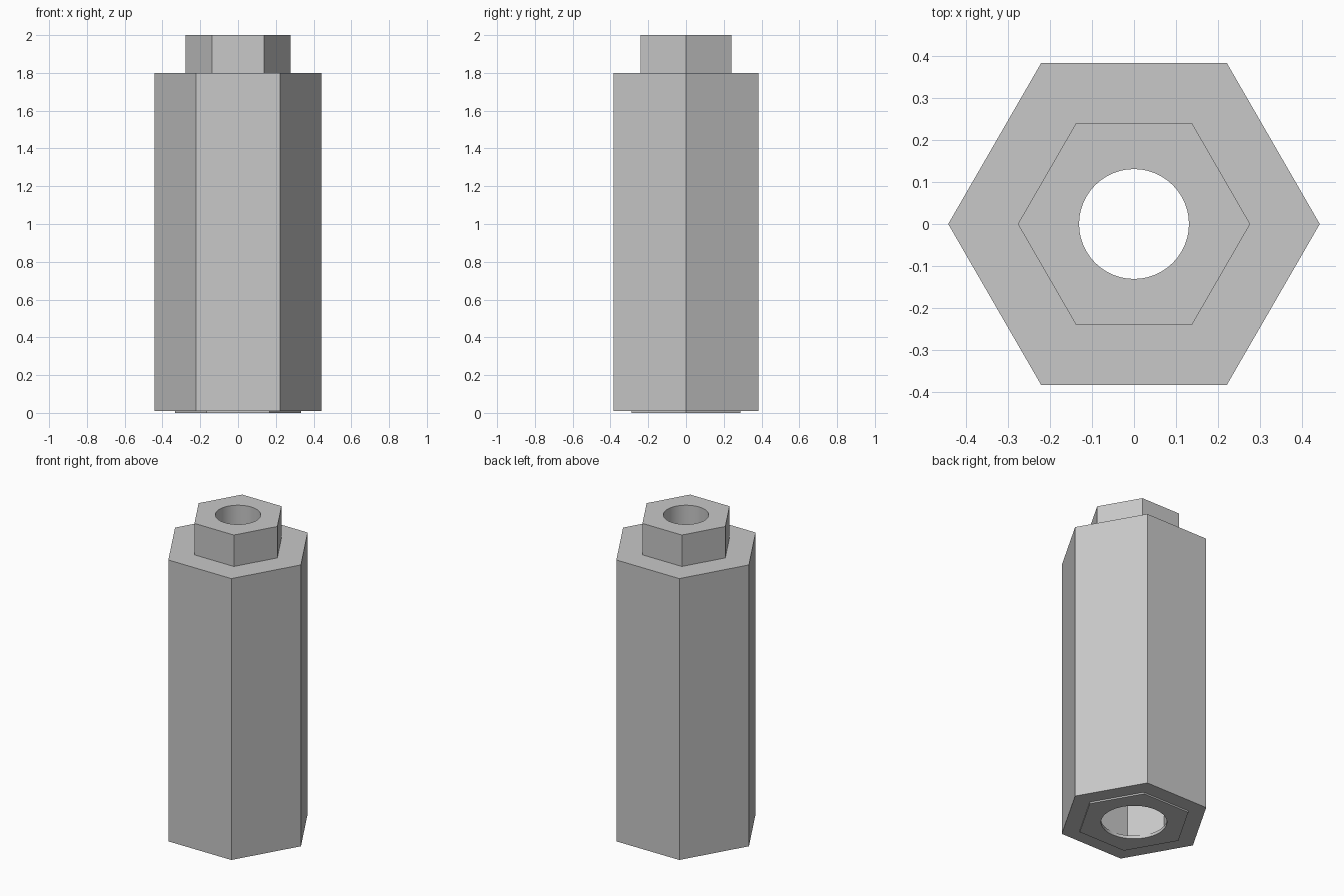
import bpy
import bmesh
from math import cos, sin, tau, radians

default = bpy.data.objects.get("Cube")
if default:
    bpy.data.objects.remove(default, do_unlink=True)

# Single plain grey material
GREY = (0.58, 0.58, 0.58, 1)
grey = bpy.data.materials.new("light grey")
grey.use_nodes = True
grey.diffuse_color = GREY
grey.node_tree.nodes["Principled BSDF"].inputs["Base Color"].default_value = GREY


def turned_solid(name, sides, profile):
    """Closed solid from a (radius, height) profile swept round z."""
    bm = bmesh.new()
    rings = [[bm.verts.new((r * cos(tau * i / sides), r * sin(tau * i / sides), z))
              for i in range(sides)] for r, z in profile]
    for low, high in zip(rings, rings[1:]):
        for i in range(sides):
            j = (i + 1) % sides
            bm.faces.new((low[i], low[j], high[j], high[i]))
    bm.faces.new(rings[0][::-1])
    bm.faces.new(rings[-1])
    mesh = bpy.data.meshes.new(name)
    bm.to_mesh(mesh)
    bm.free()
    obj = bpy.data.objects.new(name, mesh)
    bpy.context.collection.objects.link(obj)
    obj.data.materials.append(grey)
    return obj


# Hexagonal body with a thin raised foot and a narrower top collar
spacer = turned_solid("hex_spacer", 6, [
    (0.333, 0), (0.333, 0.01), (0.443, 0.01),
    (0.443, 1.8), (0.277, 1.8), (0.277, 2)])

# Hex socket inside, round mouth below, round bore through the collar
cutters = [
    turned_solid("socket_cutter", 6, [(0.224, 0.02), (0.224, 1.6)]),
    turned_solid("mouth_cutter", 48, [(0.19, -0.1), (0.19, 0.05)]),
    turned_solid("bore_cutter", 48, [(0.131, 1.5), (0.131, 2.1)]),
]

bpy.ops.object.select_all(action="DESELECT")
bpy.context.view_layer.objects.active = spacer
spacer.select_set(True)
for cutter in cutters:
    cutter.hide_render = True
    cut = spacer.modifiers.new(cutter.name, "BOOLEAN")
    cut.operation = "DIFFERENCE"
    cut.solver = "EXACT"
    cut.object = cutter
    bpy.ops.object.modifier_apply(modifier=cut.name)
    bpy.data.objects.remove(cutter, do_unlink=True)

# Round holes smooth, hex edges crisp
bpy.ops.object.shade_smooth_by_angle(angle=radians(30))
